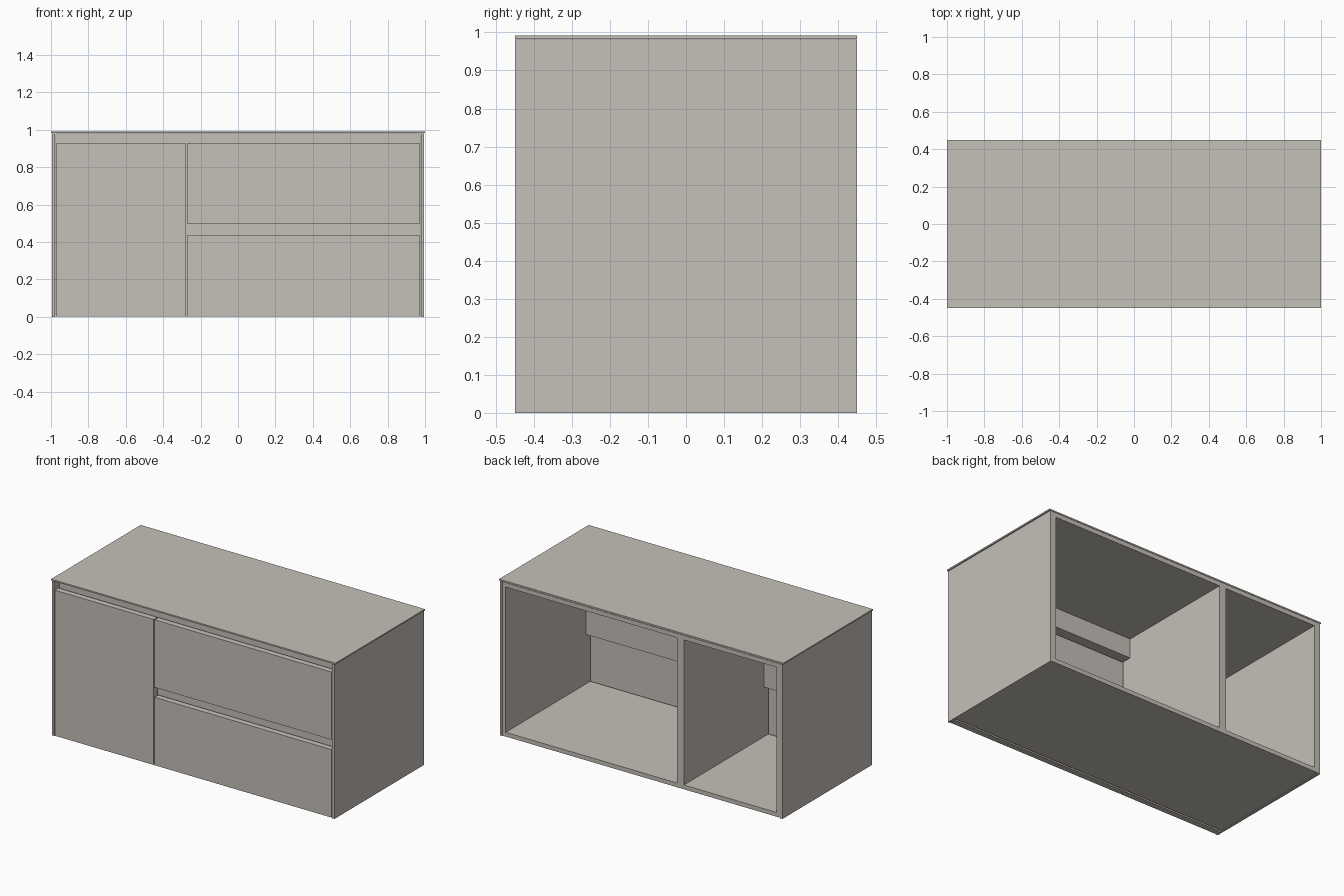
import bpy

if "Cube" in bpy.data.objects:
    bpy.data.objects.remove(bpy.data.objects["Cube"])

# single warm grey finish
grey = bpy.data.materials.new("warm_grey")
grey.diffuse_color = (0.56, 0.525, 0.48, 1.0)
grey.use_nodes = True
grey.node_tree.nodes["Principled BSDF"].inputs["Base Color"].default_value = grey.diffuse_color


def board(name, x0, x1, y0, y1, z0, z1):
    """Flat board given by its extents."""
    bpy.ops.mesh.primitive_cube_add(
        size=1, location=((x0 + x1) / 2, (y0 + y1) / 2, (z0 + z1) / 2))
    ob = bpy.context.object
    ob.name = name
    ob.scale = (x1 - x0, y1 - y0, z1 - z0)
    bpy.ops.object.transform_apply(location=False, rotation=False, scale=True)
    ob.data.materials.append(grey)
    return ob


FRONT, BACK = -0.45, 0.45
CARCASS = -0.40      # front of the carcass, behind the doors
DOOR_BACK = -0.412

# thin worktop
board("worktop", -1.0, 1.0, FRONT, BACK, 0.983, 0.992)

# outer side panels and inner carcass sides
for side, s in (("left", -1), ("right", 1)):
    a, b = sorted((s * 0.978, s * 0.994))
    board(side + "_outer_panel", a, b, FRONT, BACK, 0.0, 0.981)
    a, b = sorted((s * 0.953, s * 0.977))
    board(side + "_carcass_side", a, b, CARCASS, BACK, 0.003, 0.981)

# carcass floor, ceiling and divider, open at the back
board("carcass_floor", -0.953, 0.953, CARCASS, BACK, 0.003, 0.03)
board("carcass_ceiling", -0.953, 0.953, CARCASS, BACK, 0.953, 0.981)
board("divider", -0.30, -0.253, CARCASS, BACK, 0.03, 0.953)

# grip rails behind the finger gaps, in both compartments
for tag, x0, x1 in (("small", -0.953, -0.30), ("wide", -0.253, 0.953)):
    board(tag + "_upper_grip_rail", x0, x1, CARCASS, -0.335, 0.83, 0.953)
    board(tag + "_middle_grip_rail", x0, x1, CARCASS, -0.355, 0.345, 0.58)

# door and drawer fronts
board("door_front", -0.974, -0.278, FRONT, DOOR_BACK, 0.003, 0.928)
board("upper_drawer_front", -0.272, 0.972, FRONT, DOOR_BACK, 0.498, 0.928)
board("lower_drawer_front", -0.272, 0.972, FRONT, DOOR_BACK, 0.003, 0.435)

# rest the model on z = 0 (outer panels already reach the ground)
